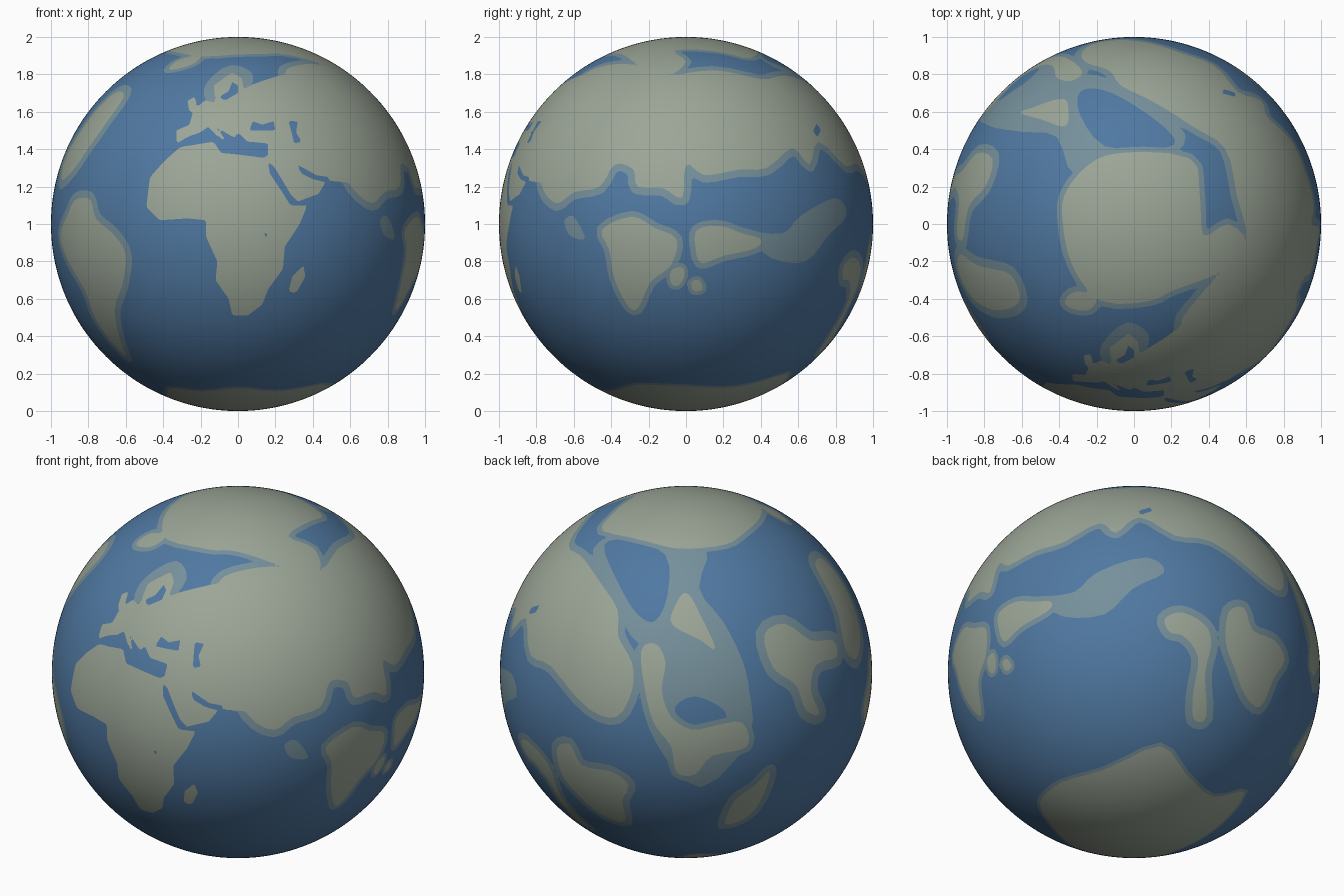
import bpy
import bmesh
import math
from mathutils import Vector

cube = bpy.data.objects.get("Cube")
if cube:
    bpy.data.objects.remove(cube)


def make_material(name, colour):
    material = bpy.data.materials.new(name)
    material.use_nodes = True
    material.diffuse_color = (*colour, 1)
    shader = material.node_tree.nodes["Principled BSDF"]
    shader.inputs["Base Color"].default_value = (*colour, 1)
    shader.inputs["Roughness"].default_value = 0.8
    return material


def side(azimuth, elevation):
    """Return a function that lifts flat points onto the unit sphere from one side."""
    a, e = math.radians(azimuth), math.radians(elevation)
    toward = Vector((math.cos(e) * math.sin(a), -math.cos(e) * math.cos(a), math.sin(e)))
    right = Vector((math.cos(a), math.sin(a), 0))
    up = toward.cross(right)

    def lift(*points):
        return [(right * u + up * v + toward * math.sqrt(max(0, 1 - u * u - v * v))).normalized()
                for u, v in points]
    return lift


front, right, top, bottom = side(0, 0), side(90, 0), side(0, 90), side(0, -90)
back_west, back_east = side(215, 25), side(145, -30)


def rounded(points):
    """Run a smooth closed curve through the points."""
    curve = []
    for i, b in enumerate(points):
        a, c, d = points[i - 1], points[(i + 1) % len(points)], points[(i + 2) % len(points)]
        for t in (0, 1 / 3, 2 / 3):
            p = 2 * b + (c - a) * t + (2 * a - 5 * b + 4 * c - d) * t ** 2
            curve.append((p + (3 * b - a - 3 * c + d) * t ** 3).normalized())
    return curve


def signed_distance(x, y, edges):
    """Distance to the outline, positive inside."""
    inside, nearest = False, 100.0
    for ax, ay, dx, dy, length in edges:
        px, py = x - ax, y - ay
        t = min(1, max(0, (px * dx + py * dy) / length))
        ex, ey = px - t * dx, py - t * dy
        nearest = min(nearest, ex * ex + ey * ey)
        if (py < 0) != (py < dy) and px < dx * py / dy:
            inside = not inside
    return math.sqrt(nearest) if inside else -math.sqrt(nearest)


# Globe sphere with one height field for land and one for shallow water
bm = bmesh.new()
bmesh.ops.create_icosphere(bm, subdivisions=7, radius=1)
land_field = bm.verts.layers.float.new("land")
shallow_field = bm.verts.layers.float.new("shallow")
for vert in bm.verts:
    vert[land_field] = vert[shallow_field] = -1


def paint(kind, points, rim=0.0):
    """Add a region to the fields; a rim leaves shallow water along its coast."""
    if rim or kind == "shallow":
        points = rounded(points)
    centre = sum(points, Vector()).normalized()
    turn = centre.rotation_difference(Vector((0, 0, 1)))
    reach = math.cos(min(3, max(centre.angle(p) for p in points) + rim + 0.1))

    def flatten(p):
        q = turn @ p
        return q.x * 2 / (1 + q.z), q.y * 2 / (1 + q.z), (1 + q.z) / 2

    flat = [flatten(p) for p in points]
    edges = []
    for (ax, ay, _), (bx, by, _) in zip(flat, flat[1:] + flat[:1]):
        dx, dy = bx - ax, by - ay
        edges.append((ax, ay, dx, dy, max(dx * dx + dy * dy, 0.000001)))
    for vert in bm.verts:
        if vert.co.dot(centre) < reach:
            continue
        x, y, scale = flatten(vert.co)
        depth = signed_distance(x, y, edges) * scale
        if kind == "sea":
            vert[land_field] = min(vert[land_field], -depth - rim)
            vert[shallow_field] = min(vert[shallow_field], -depth)
        else:
            vert[shallow_field] = max(vert[shallow_field], depth + rim)
            if kind == "land":
                vert[land_field] = max(vert[land_field], depth)


# Shallow banks
paint("shallow", back_west(
    (-.5, .66), (-.3, .76), (.1, .68), (.07, .45), (.2, .27), (.3, .07), (.34, -.1), (.34, -.35),
    (.08, -.62), (-.15, -.4), (-.25, -.1), (-.2, .1), (-.3, .2), (-.42, .45)))
paint("shallow", right(
    (.35, -.05), (.52, -.05), (.62, .05), (.8, .14), (.86, .05), (.76, -.06), (.64, -.2), (.45, -.18)))
paint("shallow", right((-.65, .02), (-.6, .04), (-.54, -.07), (-.58, -.08), (-.63, -.05)))
paint("shallow", front((-.16, .66), (-.17, .75), (-.04, .85), (.08, .8), (.03, .7)))
paint("sea", back_west(
    (-.44, .68), (-.33, .71), (-.11, .63), (-.1, .41), (-.17, .27), (-.27, .32), (-.37, .49)), 0.03)
paint("sea", back_west((-.06, -.19), (.05, -.13), (.21, -.21), (.19, -.31), (.08, -.33), (-.02, -.27)), 0.02)

# Front continent
paint("land", front(
    (-.31, .41), (-.13, .44), (-.09, .38), (.01, .37), (.16, .35), (.28, .11), (.37, .1), (.33, 0),
    (.25, -.12), (.24, -.24), (.16, -.35), (.13, -.43), (.05, -.49), (-.03, -.49), (-.05, -.4),
    (-.12, -.3), (-.11, -.2), (-.17, -.07), (-.17, .02), (-.27, .03), (-.42, .02), (-.49, .09),
    (-.47, .25), (-.39, .34)))
paint("land", front((.35, -.22), (.36, -.28), (.31, -.37), (.27, -.36), (.29, -.28)))

# Great northern continent, west half then east half
paint("land", front(
    (-.33, .43), (-.33, .5), (-.26, .53), (-.24, .6), (-.18, .66), (-.12, .65), (-.13, .74),
    (-.03, .81), (.02, .78), (.03, .72), (.09, .75), (.25, .8), (.4, .75), (.6, .5), (.65, .3),
    (.6, .22), (.49, .23), (.46, .21), (.43, .16), (.32, .12), (.25, .18), (.17, .33), (.1, .4),
    (-.1, .42), (-.2, .43)))
paint("land", top(
    (.25, -.54), (.33, -.41), (.47, -.25), (.6, -.1), (.55, .15), (.49, .4), (.35, .5), (.27, .55),
    (.09, .66), (-.07, .74), (-.13, .82))
    + back_west((-.29, .05), (-.29, -.1), (-.37, -.24), (-.52, -.2))
    + back_east((.33, .72), (.14, .74), (-.05, .83), (-.18, .74), (-.26, .79), (-.45, .68))
    + right((.28, .29), (.1, .26), (0, .32), (-.02, .14), (-.12, .19), (-.26, .2), (-.28, .29),
            (-.38, .32), (-.46, .2), (-.6, .17), (-.69, .11), (-.77, .2))
    + front((.5, .4), (.35, .65)), 0.04)
paint("land", front((-.27, .66), (-.23, .68), (-.22, .63), (-.2, .6), (-.26, .6)))

# Polar caps
paint("land", top(
    (-.37, .16), (-.38, 0), (-.33, -.22), (-.18, -.41), (.09, -.41), (.22, -.35), (.47, -.25),
    (.6, -.1), (.5, 0), (.37, -.06), (.35, .18), (.3, .35), (-.07, .38), (-.24, .32)), 0.03)
paint("land", bottom(
    (.27, -.54), (.42, -.25), (.5, 0), (.47, .2), (.4, .3), (.2, .4), (0, .48), (-.2, .4),
    (-.36, .32), (-.38, .1), (-.42, -.1), (-.4, -.45), (-.2, -.42), (.04, -.49)), 0.02)

# Western continents and the northern island
paint("land", front(
    (-.87, .13), (-.79, .13), (-.76, .03), (-.66, -.06), (-.6, -.17), (-.62, -.33), (-.66, -.46),
    (-.6, -.7), (-.64, -.67), (-.76, -.51), (-.82, -.35), (-.92, -.17), (-.95, -.06), (-.91, .05)), 0.04)
paint("land", top(
    (-.66, -.27), (-.61, -.38), (-.64, -.44), (-.72, -.46), (-.78, -.45), (-.87, -.39),
    (-.94, -.25), (-.93, -.16), (-.84, -.22), (-.76, -.24)), 0.05)
paint("land", top((-.37, -.41), (-.31, -.36), (-.2, -.39), (-.24, -.46), (-.34, -.45)), 0.03)

# Back continents
paint("land", back_west(
    (-.24, .12), (-.16, .15), (-.11, .05), (-.13, -.1), (-.08, -.24), (.03, -.31), (.15, -.29),
    (.3, -.27), (.33, -.4), (.14, -.45), (.05, -.55), (-.05, -.54), (-.08, -.4), (-.17, -.28),
    (-.22, -.1)), 0.03)
paint("land", back_west((0, .43), (.08, .3), (.16, .12), (.08, .17), (-.07, .25), (-.07, .33)), 0.03)
paint("land", back_west(
    (.42, .2), (.53, .26), (.67, .17), (.79, .17), (.81, .08), (.7, .04), (.67, -.1), (.72, -.23),
    (.64, -.2), (.59, -.07), (.47, .02)), 0.05)
paint("land", back_west((.21, -.82), (.26, -.69), (.37, -.61), (.45, -.53), (.42, -.65), (.34, -.77)), 0.04)
paint("land", back_east(
    (.43, .34), (.52, .37), (.57, .25), (.7, .2), (.76, .1), (.7, 0), (.63, -.16), (.54, -.1),
    (.47, .05), (.42, .18)), 0.04)
paint("land", back_east(
    (.08, .29), (.17, .33), (.3, .27), (.34, .17), (.31, 0), (.33, -.23), (.26, -.24), (.25, -.1),
    (.27, .09), (.19, .2), (.11, .22)), 0.04)

# Eastern continents and islets
paint("land", right(
    (-.45, -.03), (-.29, .04), (-.17, -.02), (-.05, -.08), (-.08, -.22), (-.19, -.31), (-.25, -.44),
    (-.3, -.45), (-.38, -.3), (-.41, -.14)), 0.03)
paint("land", right(
    (.06, -.03), (.18, -.01), (.3, -.05), (.4, -.08), (.37, -.13), (.2, -.17), (.08, -.21), (.05, -.12)), 0.03)
paint("land", right((-.08, -.25), (-.02, -.23), (-.01, -.28), (-.04, -.33), (-.08, -.32)), 0.02)
paint("land", right((.03, -.31), (.07, -.3), (.09, -.35), (.04, -.36)), 0.02)

# Inland seas, gulfs and lakes
paint("sea", front(
    (-.36, .41), (-.26, .47), (-.2, .49), (-.16, .52), (-.11, .47), (-.06, .44), (-.12, .52),
    (-.02, .46), (0, .49), (.05, .44), (.16, .43), (.16, .36), (.01, .37), (-.09, .38), (-.13, .44),
    (-.25, .42)))
paint("sea", front((.06, .5), (.08, .55), (.13, .53), (.19, .55), (.2, .5), (.12, .5)))
paint("sea", front((.27, .55), (.32, .55), (.31, .49), (.34, .44), (.3, .43)))
paint("sea", front((.16, .33), (.19, .31), (.28, .16), (.32, .12), (.4, .13), (.36, .1), (.28, .1), (.17, .27)))
paint("sea", front((.31, .32), (.35, .3), (.42, .26), (.49, .25), (.48, .22), (.4, .24), (.34, .27)))
paint("sea", front((-.1, .68), (-.05, .71), (-.03, .76), (0, .74), (0, .7), (-.07, .66)))
paint("sea", front((.14, -.05), (.16, -.05), (.16, -.07), (.14, -.07)))
paint("sea", right((.68, .5), (.7, .54), (.72, .5), (.7, .46)))


def cut_along(field):
    """Cut the faces where the field changes sign, so coasts are clean lines."""
    cuts = []
    for edge in list(bm.edges):
        a, b = edge.verts
        if a[field] * b[field] < 0:
            t = a[field] / (a[field] - b[field])
            values = [(f, a[f] + (b[f] - a[f]) * t) for f in (land_field, shallow_field)]
            vert = bmesh.utils.edge_split(edge, a, t)[1]
            for f, value in values:
                vert[f] = value
            vert[field] = 0
            vert.co.normalize()
            cuts.append(vert)
    bmesh.ops.connect_verts(bm, verts=cuts)


cut_along(land_field)
cut_along(shallow_field)

# Colour faces by the fields: sea, shallow water, land
for face in bm.faces:
    face.smooth = True
    if sum(v[land_field] for v in face.verts) > 0:
        face.material_index = 2
    elif sum(v[shallow_field] for v in face.verts) > 0:
        face.material_index = 1

bm.verts.layers.float.remove(bm.verts.layers.float["land"])
bm.verts.layers.float.remove(bm.verts.layers.float["shallow"])
mesh = bpy.data.meshes.new("globe")
bm.to_mesh(mesh)
bm.free()
globe = bpy.data.objects.new("globe", mesh)
globe.location.z = 1
bpy.context.collection.objects.link(globe)
mesh.materials.append(make_material("sea blue", (0.08, 0.19, 0.36)))
mesh.materials.append(make_material("shallow water", (0.18, 0.28, 0.33)))
mesh.materials.append(make_material("land grey green", (0.33, 0.38, 0.31)))
